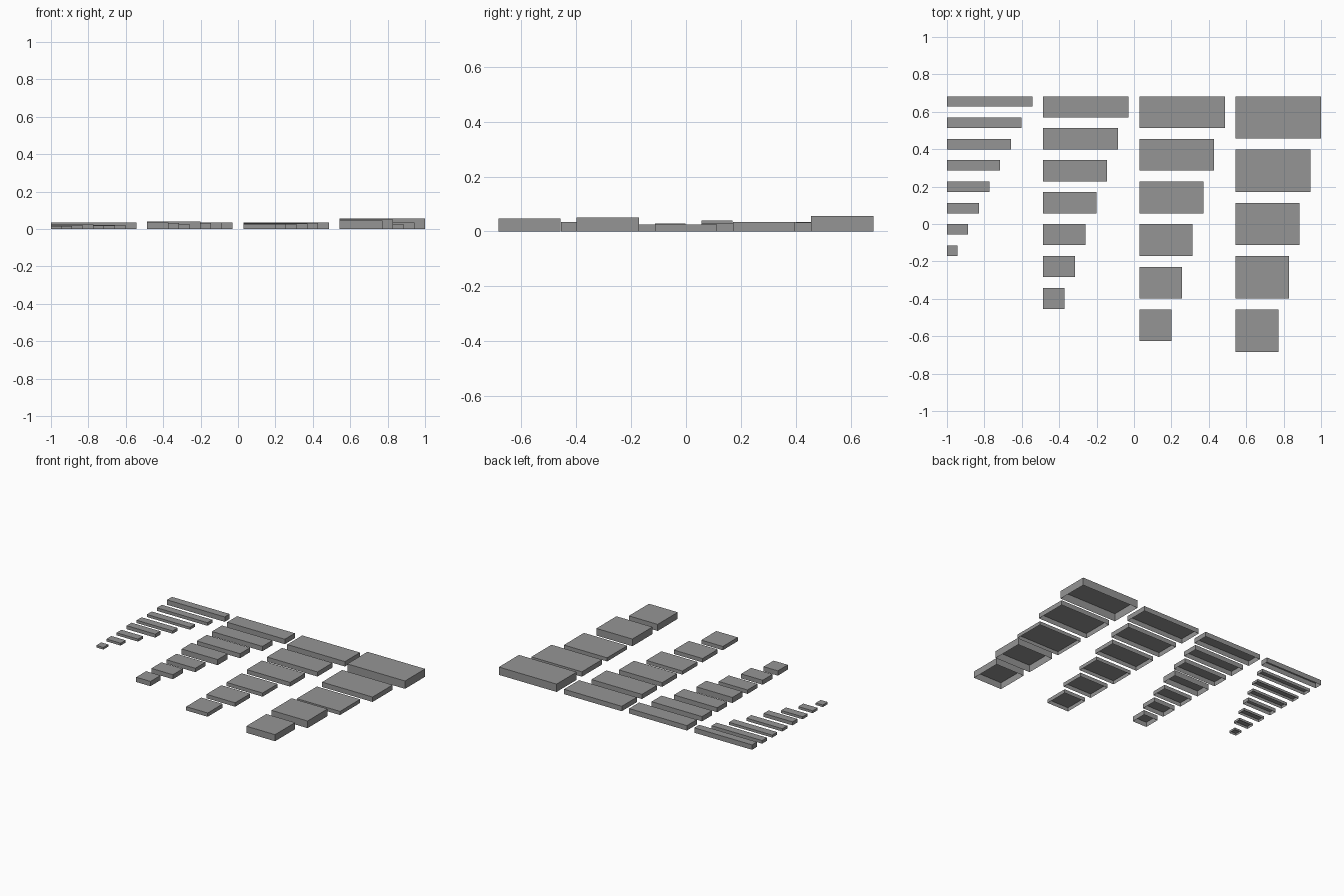
import bpy, bmesh

if "Cube" in bpy.data.objects:
    bpy.data.objects.remove(bpy.data.objects["Cube"])

UX = 2 / 34.975     # grid module across
UY = 0.057          # grid module front to back
GAP = 0.0014        # clearance between neighbouring modules
TOP = 0.683         # back edge of the layout

# Plate heights per column, from longest plate to shortest
HEIGHTS = {
    1: [.035, .022, .018, .020, .025, .018, .017, .015],
    2: [.035, .034, .032, .040, .028, .032, .034],
    3: [.035, .033, .030, .026, .028, .027],
    4: [.056, .035, .026, .051, .047],
}

grey = bpy.data.materials.new("dark_grey")
grey.diffuse_color = (0.3, 0.3, 0.3, 1)
grey.use_nodes = True
grey.node_tree.nodes["Principled BSDF"].inputs["Base Color"].default_value = grey.diffuse_color


def open_plate(name, x, y, w, d, h):
    """Thin box, open underneath, with its left/back corner at x, y."""
    bm = bmesh.new()
    bmesh.ops.create_cube(bm, size=1)
    bottom = [f for f in bm.faces if f.normal.z < -0.5]
    bmesh.ops.delete(bm, geom=bottom, context='FACES')
    bmesh.ops.scale(bm, vec=(w, d, h), verts=bm.verts)
    bmesh.ops.translate(bm, vec=(0, 0, h / 2), verts=bm.verts)
    mesh = bpy.data.meshes.new(name)
    bm.to_mesh(mesh)
    bm.free()
    mesh.materials.append(grey)
    obj = bpy.data.objects.new(name, mesh)
    obj.location = (x + w / 2, y - d / 2, 0)
    bpy.context.collection.objects.link(obj)


# Four columns of plates; depth grows per column, length shrinks per row
for depth, heights in HEIGHTS.items():
    for row, h in enumerate(heights):
        length = 8 - row
        open_plate(f"plate_{depth}x{length}",
                   -1 + (depth - 1) * 9 * UX,
                   TOP - row * (depth + 1) * UY,
                   length * UX - GAP, depth * UY - GAP, h)
